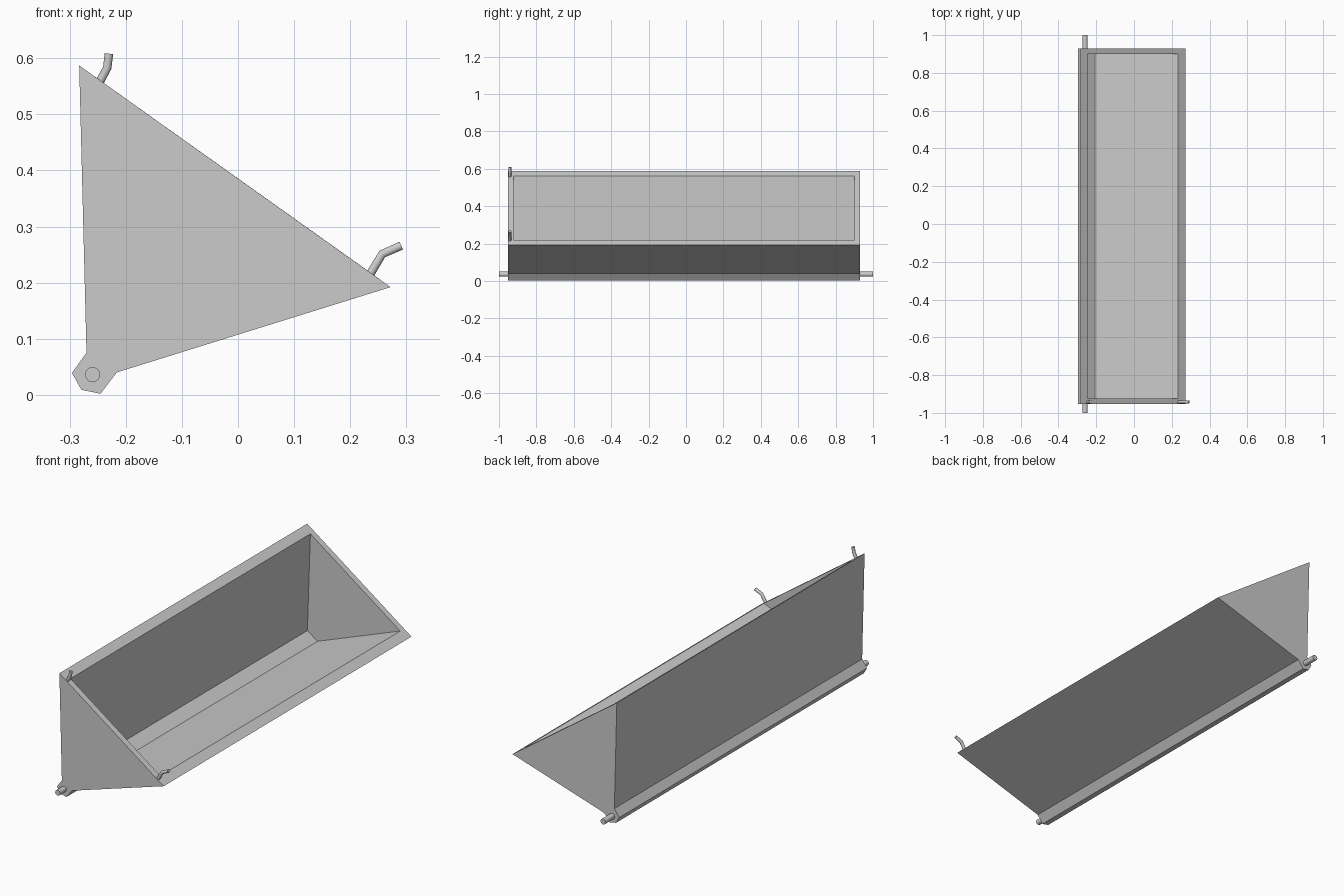
import bpy, bmesh, math

if "Cube" in bpy.data.objects:
    bpy.data.objects.remove(bpy.data.objects["Cube"])

OUTER = [(-0.283, 0.587), (0.272, 0.192), (-0.216, 0.04), (-0.245, 0.002),
         (-0.279, 0.009), (-0.296, 0.039), (-0.27, 0.075)]
INNER = [(-0.245, 0.56), (0.233, 0.22), (-0.207, 0.053), (-0.261, 0.09)]


def open_prism(bm, profile, y0, y1):
    """Extruded profile with the side between its first two points left open."""
    near = [bm.verts.new((x, y0, z)) for x, z in profile]
    far = [bm.verts.new((x, y1, z)) for x, z in profile]
    bm.faces.new(near)
    bm.faces.new(far[::-1])
    n = len(profile)
    for i in range(1, n):
        j = (i + 1) % n
        bm.faces.new((near[i], far[i], far[j], near[j]))
    return [near[0], near[1], far[1], far[0]]


# Trough: outer shell, inner cavity, flat rim joining them
bm = bmesh.new()
outer_rim = open_prism(bm, OUTER, -0.953, 0.93)
inner_rim = open_prism(bm, INNER, -0.923, 0.90)
for i in range(4):
    j = (i + 1) % 4
    bm.faces.new((outer_rim[i], outer_rim[j], inner_rim[j], inner_rim[i]))
bmesh.ops.recalc_face_normals(bm, faces=bm.faces)
mesh = bpy.data.meshes.new("trough")
bm.to_mesh(mesh)
bm.free()
bpy.context.collection.objects.link(bpy.data.objects.new("trough", mesh))


# Pivot pins at both ends of the hinge edge
def pin(name, y0, y1):
    bpy.ops.mesh.primitive_cylinder_add(
        vertices=16, radius=0.0135, depth=y1 - y0,
        location=(-0.259, (y0 + y1) / 2, 0.036), rotation=(math.pi / 2, 0, 0))
    bpy.context.object.name = name
    bpy.ops.object.shade_smooth_by_angle()


pin("front_pin", -1.0, -0.95)
pin("back_pin", 0.925, 1.0)


# Bent hooks on the front rim
def hook(name, points, y=-0.942):
    curve = bpy.data.curves.new(name, 'CURVE')
    curve.dimensions = '3D'
    curve.bevel_depth = 0.008
    curve.bevel_resolution = 3
    curve.use_fill_caps = True
    spline = curve.splines.new('POLY')
    spline.points.add(len(points) - 1)
    for p, (x, z) in zip(spline.points, points):
        p.co = (x, y, z, 1)
    bpy.context.collection.objects.link(bpy.data.objects.new(name, curve))


hook("upper_hook", [(-0.248, 0.555), (-0.233, 0.583), (-0.230, 0.608)])
hook("lower_hook", [(0.236, 0.216), (0.257, 0.251), (0.291, 0.266)])
